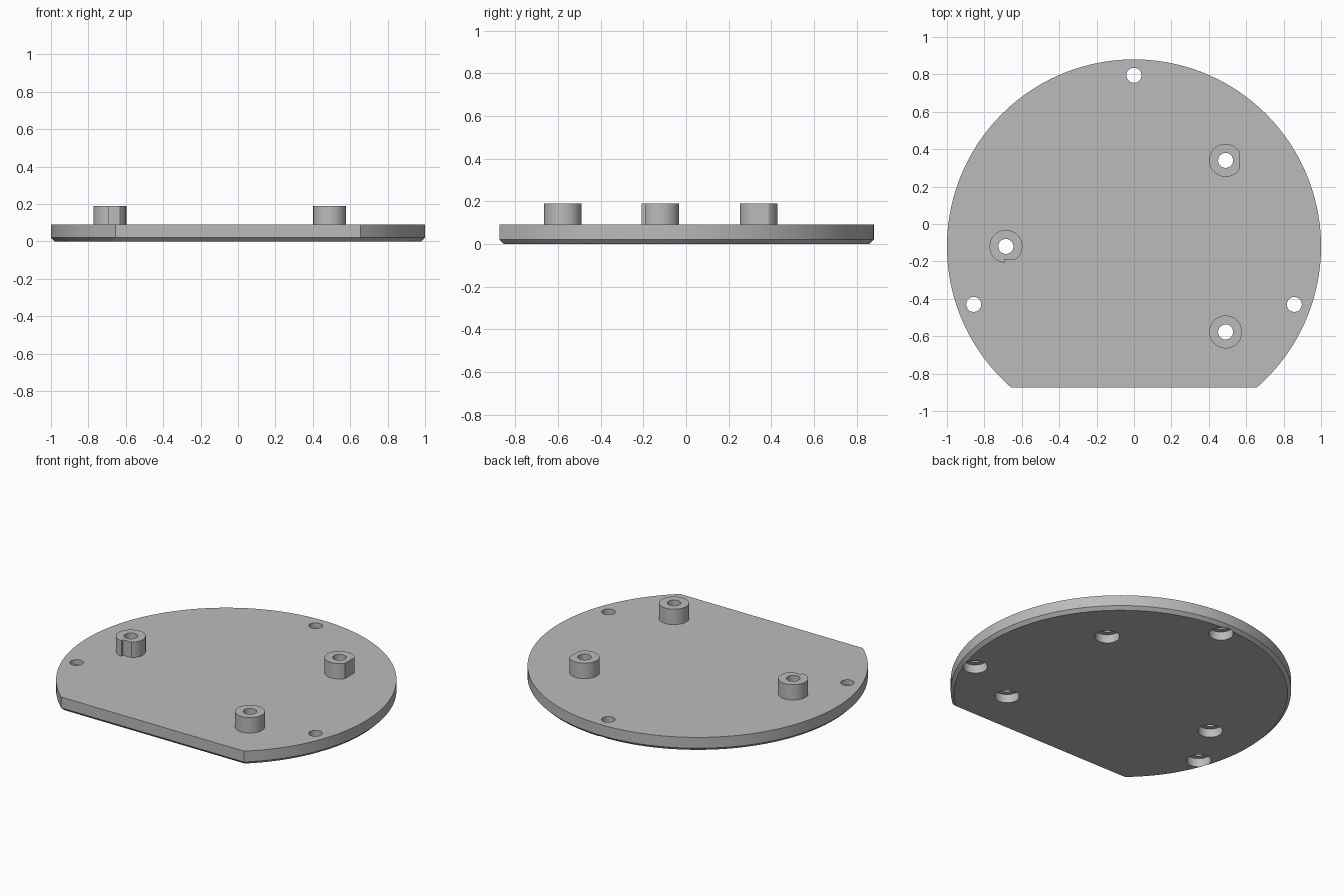
import bpy, bmesh, math
from mathutils import Vector

if "Cube" in bpy.data.objects:
    bpy.data.objects.remove(bpy.data.objects["Cube"], do_unlink=True)

CENTRE_Y = -0.12
PLATE_TOP, POST_TOP = 0.09, 0.19
POST_R, HOLE_R, BORE_R, BORE_DEPTH = 0.088, 0.04, 0.072, 0.055

grey = bpy.data.materials.new("plain grey")
grey.use_nodes = True
colour = (0.5, 0.5, 0.5, 1)
grey.diffuse_color = colour
grey.node_tree.nodes["Principled BSDF"].inputs["Base Color"].default_value = colour


def loft(name, rings):
    """Closed solid through rings of points, listed from bottom to top."""
    bm = bmesh.new()
    loops = [[bm.verts.new(p) for p in ring] for ring in rings]
    n = len(loops[0])
    for low, high in zip(loops, loops[1:]):
        for i in range(n):
            j = (i + 1) % n
            bm.faces.new((low[i], low[j], high[j], high[i]))
    bm.faces.new(loops[0][::-1])
    bm.faces.new(loops[-1])
    bmesh.ops.recalc_face_normals(bm, faces=bm.faces[:])
    mesh = bpy.data.meshes.new(name)
    bm.to_mesh(mesh)
    bm.free()
    mesh.materials.append(grey)
    ob = bpy.data.objects.new(name, mesh)
    bpy.context.collection.objects.link(ob)
    return ob


def circle(x, y, z, r, n=48):
    turn = 2 * math.pi / n
    return [Vector((x + r * math.cos(i * turn), y + r * math.sin(i * turn), z))
            for i in range(n)]


def outline(z, inset, n=160):
    """Disc with a straight front edge, shrunk by inset."""
    r, flat = 1 - inset, 0.755 - inset
    start = -math.asin(flat / r)
    sweep = math.pi - 2 * start
    return [Vector((r * math.cos(start + sweep * i / n),
                    CENTRE_Y + r * math.sin(start + sweep * i / n), z))
            for i in range(n + 1)]


def box(x0, x1, y0, y1):
    corners = ((x0, y0), (x1, y0), (x1, y1), (x0, y1))
    return loft("cutter", [[Vector((x, y, z)) for x, y in corners] for z in (0, 0.3)])


def drill(x, y):
    """Through hole with a wider counterbore underneath."""
    steps = ((-0.1, BORE_R), (BORE_DEPTH, BORE_R), (BORE_DEPTH, HOLE_R), (0.3, HOLE_R))
    return loft("cutter", [circle(x, y, z, r) for z, r in steps])


def cut(ob, cutter):
    cutter.hide_render = True
    mod = ob.modifiers.new("cut", 'BOOLEAN')
    mod.operation, mod.solver, mod.object = 'DIFFERENCE', 'EXACT', cutter
    bpy.context.view_layer.objects.active = ob
    bpy.ops.object.modifier_apply(modifier=mod.name)
    bpy.data.objects.remove(cutter, do_unlink=True)


# Plate with a chamfered lower rim
plate = loft("base_plate", [outline(0, 0.02), outline(0.02, 0), outline(PLATE_TOP, 0)])

# Posts: plain, flat on one side, and notched
posts = {"plain_post": (0.49, -0.577), "flat_sided_post": (0.49, 0.34),
         "notched_post": (-0.685, -0.12)}
made = [plate]
for name, (x, y) in posts.items():
    post = loft(name, [circle(x, y, z, POST_R) for z in (PLATE_TOP - 0.005, POST_TOP)])
    if name == "flat_sided_post":
        cut(post, box(x + 0.074, x + 0.2, y - 0.2, y + 0.2))
    elif name == "notched_post":
        cut(post, box(x - 0.007, x + 0.2, y - 0.2, y - 0.07))
    cut(post, drill(x, y))
    made.append(post)

# Holes under the posts and near the rim
rim_holes = [(0, 0.795), (-0.857, -0.43), (0.857, -0.43)]
for x, y in list(posts.values()) + rim_holes:
    cut(plate, drill(x, y))

# Smooth curved walls, crisp edges
bpy.ops.object.select_all(action='DESELECT')
for ob in made:
    ob.select_set(True)
bpy.context.view_layer.objects.active = plate
bpy.ops.object.shade_smooth_by_angle(angle=math.radians(25))
